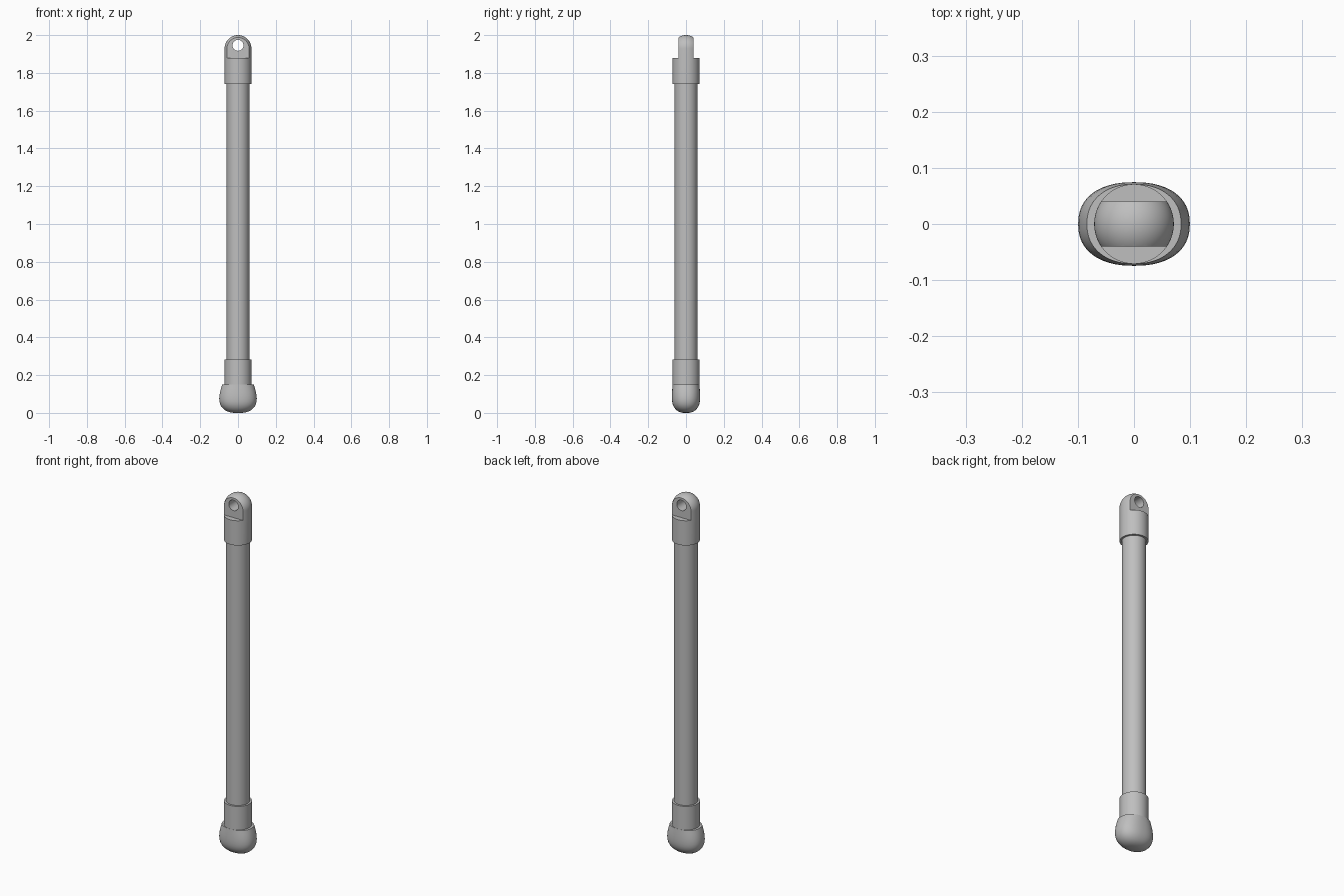
import bpy, bmesh, math

if "Cube" in bpy.data.objects:
    bpy.data.objects.remove(bpy.data.objects["Cube"])

grey = bpy.data.materials.new("grey metal")
grey.diffuse_color = (0.52, 0.52, 0.52, 1)
grey.use_nodes = True
grey.node_tree.nodes["Principled BSDF"].inputs["Base Color"].default_value = grey.diffuse_color
SEG = 64


def loft(name, rings):
    """Closed solid through rings (z, x radius, y radius, roundness exponent)."""
    bm = bmesh.new()
    loops = []
    for z, rx, ry, p in rings:
        loop = []
        for i in range(SEG):
            a = 2 * math.pi * i / SEG
            c, s = math.cos(a), math.sin(a)
            loop.append(bm.verts.new((rx * math.copysign(abs(c) ** (2 / p), c),
                                      ry * math.copysign(abs(s) ** (2 / p), s), z)))
        loops.append(loop)
    for lo, hi in zip(loops, loops[1:]):
        for i in range(SEG):
            j = (i + 1) % SEG
            bm.faces.new((lo[i], lo[j], hi[j], hi[i]))
    bm.faces.new(loops[0][::-1])
    bm.faces.new(loops[-1])
    me = bpy.data.meshes.new(name)
    bm.to_mesh(me)
    bm.free()
    me.materials.append(grey)
    ob = bpy.data.objects.new(name, me)
    bpy.context.collection.objects.link(ob)
    return ob


def select(ob):
    bpy.ops.object.select_all(action='DESELECT')
    ob.select_set(True)
    bpy.context.view_layer.objects.active = ob


def cut(ob, cutter):
    """Subtract the active cutter and discard it."""
    cutter.data.materials.append(grey)
    cutter.hide_render = True
    select(ob)
    mod = ob.modifiers.new("cut", 'BOOLEAN')
    mod.operation, mod.solver, mod.object = 'DIFFERENCE', 'EXACT', cutter
    bpy.ops.object.modifier_apply(modifier=mod.name)
    bpy.data.objects.remove(cutter)


# Long shaft and the lower collar
shaft = loft("shaft", [(0.27, 0.06, 0.06, 2), (1.75, 0.06, 0.06, 2)])
collar = loft("lower_collar", [(0.14, 0.071, 0.071, 2), (0.282, 0.071, 0.071, 2)])

# Rubber-like foot: wide oval with a rounded underside
foot = loft("foot", [
    (0.0, 0.022, 0.016, 2.1), (0.003, 0.042, 0.029, 2.1), (0.009, 0.060, 0.043, 2.15),
    (0.018, 0.074, 0.054, 2.2), (0.030, 0.086, 0.063, 2.25), (0.045, 0.094, 0.070, 2.3),
    (0.060, 0.098, 0.073, 2.3), (0.075, 0.0995, 0.0745, 2.3), (0.092, 0.098, 0.0745, 2.3),
    (0.110, 0.095, 0.074, 2.3), (0.130, 0.090, 0.0725, 2.25), (0.150, 0.084, 0.071, 2.2)])

# Upper fitting: domed cylinder cut down to a flat eyelet tongue
R, ZC = 0.071, 1.929
dome = [(ZC + R * math.sin(a), R * math.cos(a), R * math.cos(a), 2)
        for a in (math.radians(89 * k / 16) for k in range(17))]
fitting = loft("eyelet_fitting", [(1.74, R, R, 2)] + dome)
for side in (-1, 1):
    bpy.ops.mesh.primitive_cube_add(size=1, location=(0, side * 0.09, 2.028))
    box = bpy.context.object
    box.scale = (0.3, 0.1, 0.3)
    cut(fitting, box)
bpy.ops.mesh.primitive_cylinder_add(vertices=48, radius=0.029, depth=0.4,
                                    location=(0, 0, 1.946),
                                    rotation=(math.pi / 2, 0, 0))
cut(fitting, bpy.context.object)

for ob in (shaft, collar, foot, fitting):
    select(ob)
    bpy.ops.object.shade_smooth_by_angle(angle=math.radians(35))
